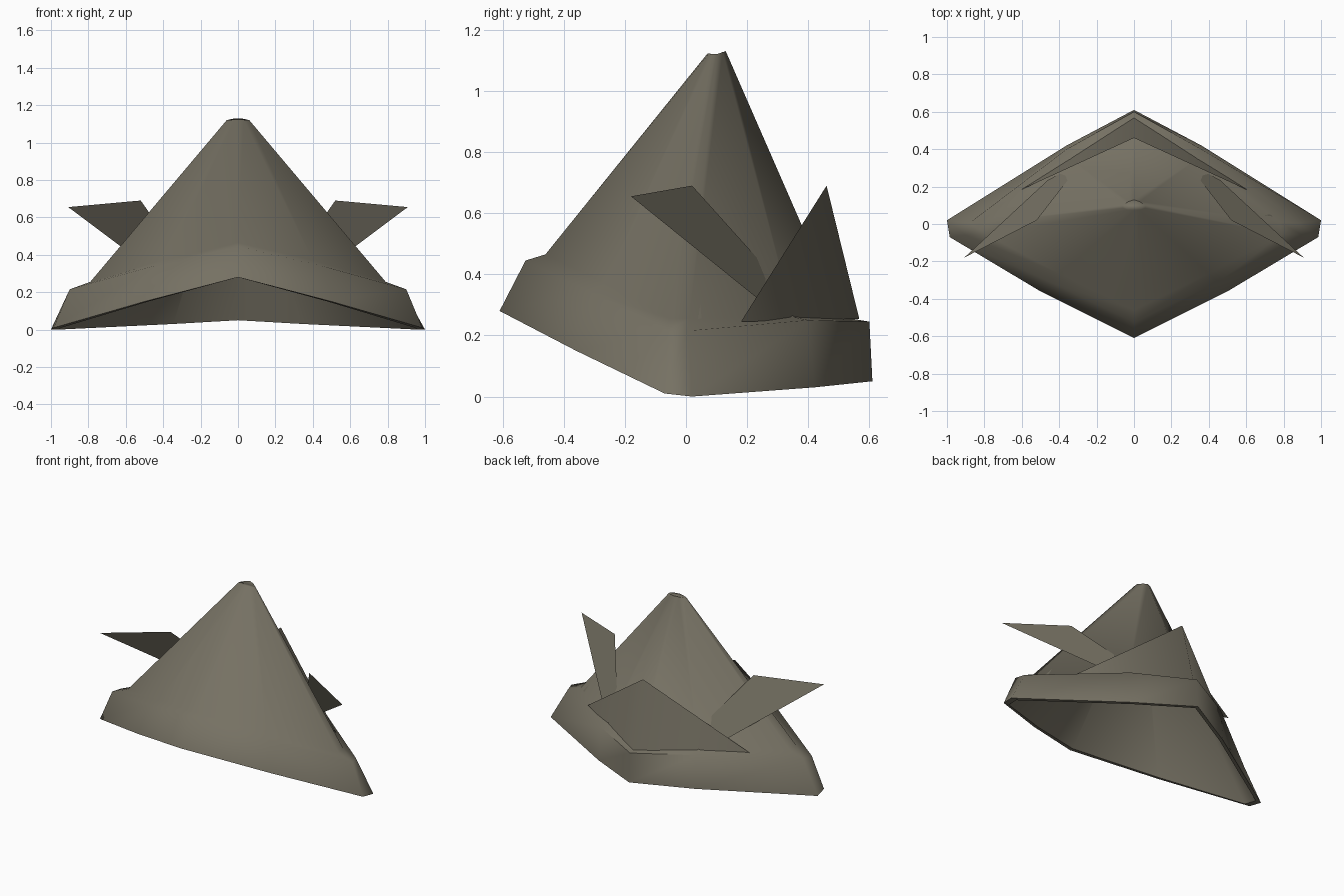
import bpy
import bmesh
import math

default_cube = bpy.data.objects.get("Cube")
if default_cube:
    bpy.data.objects.remove(default_cube, do_unlink=True)


def make_material(name, colour):
    material = bpy.data.materials.new(name)
    material.use_nodes = True
    material.diffuse_color = colour
    shader = material.node_tree.nodes["Principled BSDF"]
    shader.inputs["Base Color"].default_value = colour
    shader.inputs["Roughness"].default_value = 0.8
    return material


felt = make_material("olive grey felt", (0.18, 0.165, 0.125, 1))


def add_object(name, bm, smooth_angle):
    mesh = bpy.data.meshes.new(name)
    bm.to_mesh(mesh)
    bm.free()
    mesh.materials.append(felt)
    obj = bpy.data.objects.new(name, mesh)
    bpy.context.collection.objects.link(obj)
    bpy.ops.object.select_all(action="DESELECT")
    obj.select_set(True)
    bpy.context.view_layer.objects.active = obj
    bpy.ops.object.shade_smooth_by_angle(angle=math.radians(smooth_angle))


def full_ring(half):
    """Mirror a front-to-back half outline into a closed ring."""
    return half + [(-x, y, z) for x, y, z in reversed(half[1:-1])]


def loft(name, halves, smooth_angle):
    """Join the outlines in order and cap the last one."""
    bm = bmesh.new()
    rings = [[bm.verts.new(p) for p in full_ring(half)] for half in halves]
    for lower, upper in zip(rings, rings[1:]):
        count = len(lower)
        for i in range(count):
            j = (i + 1) % count
            bm.faces.new((lower[i], lower[j], upper[j], upper[i]))
    bm.faces.new(rings[-1])
    add_object(name, bm, smooth_angle)


def sheet(name, points, faces, smooth_angle=0):
    bm = bmesh.new()
    verts = [bm.verts.new(p) for p in points]
    for face in faces:
        bm.faces.new([verts[i] for i in face])
    add_object(name, bm, smooth_angle)


# Half outlines from front centre to back centre
rim = [(0, -.61, .28), (.5, -.36, .15), (.985, -.07, .01),
       (1, .02, 0), (.36, .42, .03), (0, .61, .05)]
brim_top = [(0, -.525, .445), (.45, -.31, .34), (.9, -.06, .215),
            (.88, .005, .215), (.36, .4, .25), (0, .6, .245)]
ledge = [(0, -.46, .465), (.4, -.265, .37), (.79, -.055, .255),
         (.78, .01, .255), (.34, .35, .26), (0, .51, .26)]
tip = [(0, .07, 1.122), (.03, .075, 1.122), (.06, .085, 1.12),
       (.06, .1, 1.12), (.03, .12, 1.127), (0, .13, 1.13)]

# Inside of the wall, a straight cone set in from the rim
inner_rim = [(x * .96, y * .96, z) for x, y, z in rim]
inner_tip = [(x * .5, y, z - .03) for x, y, z in tip]

# Outer skin with its turned-up brim, and the lining inside
loft("hat_outside", [inner_rim, rim, brim_top, ledge, tip], 62)
loft("hat_lining", [inner_rim, inner_tip], 62)

# Folded triangular flap standing on the back of the brim
sheet("back_flap",
      [(0, .46, .69), (.61, .18, .245), (0, .567, .254), (-.61, .18, .245)],
      [(0, 2, 1), (0, 3, 2)], 80)

# Ear sheets sweeping forward and outward from the flap
for side, label in ((1, "left"), (-1, "right")):
    sheet("ear_" + label,
          [(side * .908, -.18, .655), (side * .52, .02, .69),
           (side * .28, .33, .345), (side * .46, .235, .32)],
          [(0, 1, 2, 3)])
